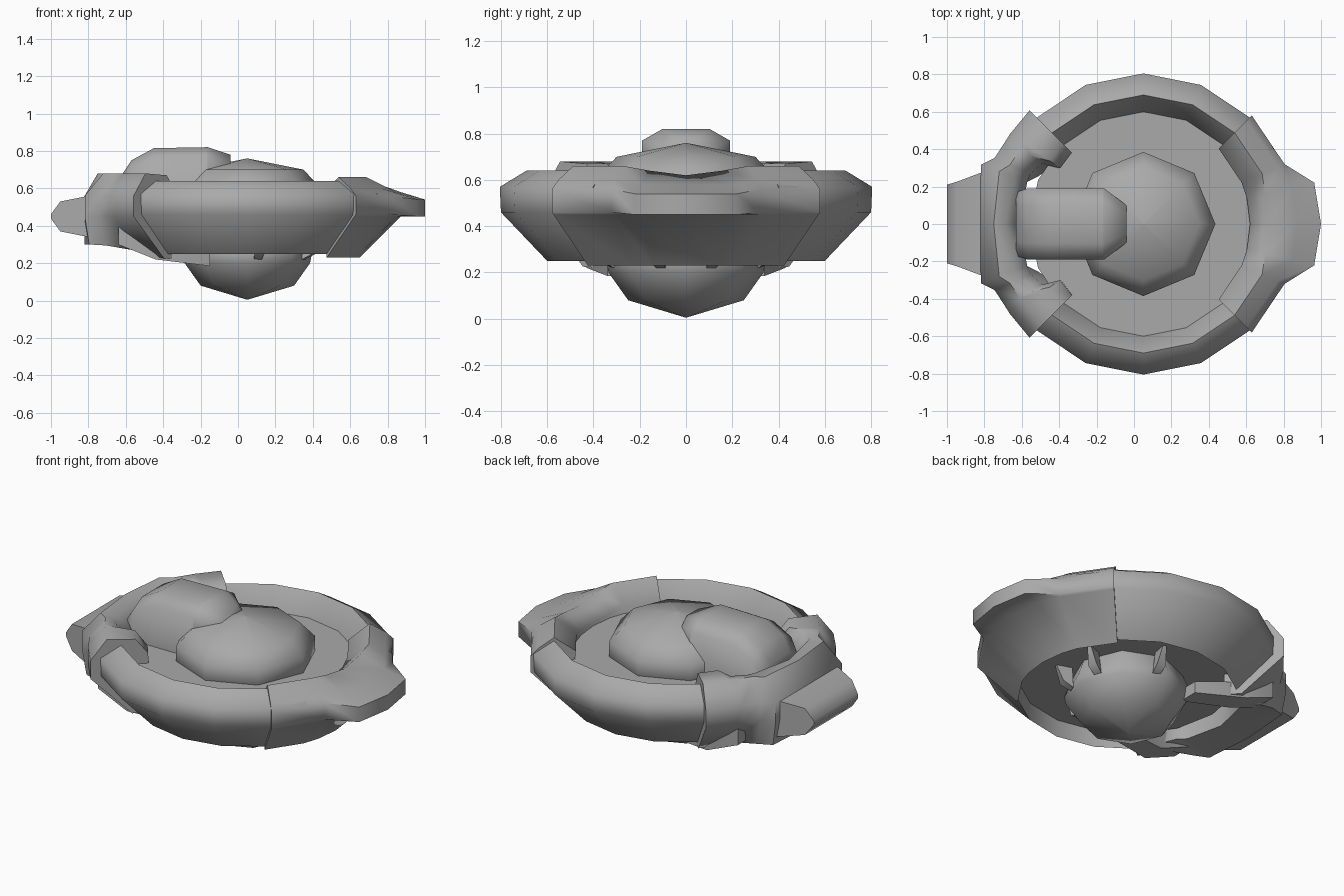
import bpy, bmesh
from math import radians, cos, sin, pi

if "Cube" in bpy.data.objects:
    bpy.data.objects.remove(bpy.data.objects["Cube"], do_unlink=True)

grey = bpy.data.materials.new("hull_grey")
grey.use_nodes = True
tone = (0.4, 0.4, 0.4, 1)
grey.diffuse_color = tone
grey.node_tree.nodes["Principled BSDF"].inputs["Base Color"].default_value = tone
CX = 0.05  # hub of the round hull


def loft(name, sections, smooth=62):
    """Bridge matching closed sections and cap both ends."""
    bm = bmesh.new()
    loops = [[bm.verts.new(p) for p in s] for s in sections]
    for a, b in zip(loops, loops[1:]):
        for i in range(len(a)):
            j = (i + 1) % len(a)
            bm.faces.new((a[i], a[j], b[j], b[i]))
    bm.faces.new(loops[0])
    bm.faces.new(loops[-1])
    bmesh.ops.remove_doubles(bm, verts=bm.verts, dist=0.0005)
    bmesh.ops.recalc_face_normals(bm, faces=bm.faces)
    mesh = bpy.data.meshes.new(name)
    bm.to_mesh(mesh)
    bm.free()
    mesh.materials.append(grey)
    ob = bpy.data.objects.new(name, mesh)
    bpy.context.collection.objects.link(ob)
    bpy.ops.object.select_all(action='DESELECT')
    ob.select_set(True)
    bpy.context.view_layer.objects.active = ob
    bpy.ops.object.shade_smooth_by_angle(angle=radians(smooth))
    return ob


def radial(angle, profile):
    a = radians(angle)
    return [(CX + r * cos(a), r * sin(a), z) for r, z in profile]


def turned(name, profile, sides):
    """Stack of polygons, one for each radius and height."""
    step = 2 * pi / sides
    return loft(name, [[(CX + r * cos(i * step), r * sin(i * step), z)
                        for i in range(sides)] for r, z in profile])


# Front and back rim arcs
rim = [(.60, .25), (.80, .46), (.805, .57), (.69, .64), (.60, .52), (.59, .40)]
for side, label in ((1, "back"), (-1, "front")):
    angles = [30, 45, 67.5, 90, 112.5, 135, 141]
    loft(label + "_rim", [radial(side * a, rim) for a in angles])

# Floor, upper dome and lower bulb
turned("deck", [(.61, .35), (.61, .52)], 16)
turned("dome", [(.36, .48), (.385, .52), (.385, .61), (.30, .70), (.002, .76)], 8)
turned("bulb", [(.002, .005), (.25, .08), (.335, .2), (.345, .25), (.30, .37)], 8)

# Pointed bumper on the left end
end = [(.60, .23), (.81, .45), (.82, .46), (.82, .56), (.78, .60), (.69, .66), (.57, .57)]
point = [(.60, .23), (.82, .45), (.94, .45), (.94, .54), (.82, .58), (.67, .64), (.57, .55)]
tip = [(.60, .23), (.82, .45), (.95, .45), (.95, .54), (.82, .58), (.66, .62), (.57, .54)]
bumper = [(45, end), (23, end), (13.6, point), (0, tip), (-13.6, point), (-23, end), (-45, end)]
loft("nose_bumper", [radial(a, p) for a, p in bumper])


# Clawed bumper on the right end
def claw(inner, outer, bottom, low_r):
    return [(low_r, bottom), (outer - .04 if bottom > .28 else low_r + .1, bottom + .005),
            (outer, .45), (outer, .56), (outer - .09, .68), (inner + .07, .67), (inner, .58)]


half = [(135, claw(.54, .86, .22, .53)), (146, claw(.535, .86, .24, .55)),
        (149, claw(.63, .86, .26, .58)), (156, claw(.66, .87, .29, .62))]
middle = [(.66, .30), (.90, .30), (.925, .45), (.925, .56), (.82, .68), (.73, .67), (.66, .58)]
flat = [(.67, .30), (.87, .30), (.87, .45), (.87, .56), (.80, .68), (.74, .67), (.67, .58)]
tail = half + [(160, middle), (180, flat), (200, middle)]
tail += [(360 - a, p) for a, p in reversed(half)]
loft("tail_bumper", [radial(a, p) for a, p in tail])


def box_section(x, y, z, w, h):
    return [(x, y - w, z - h), (x, y + w, z - h), (x, y + w, z + h), (x, y - w, z + h)]


# Tail wedge
loft("tail_wedge", [box_section(-.75, 0, .45, .30, .12),
                    box_section(-.95, 0, .45, .225, .08),
                    box_section(-1.0, 0, .45, .21, .012)])

# Lower arms reaching from the tail to the bulb
for side, label in ((1, "back"), (-1, "front")):
    loft(label + "_lower_arm", [box_section(-.64, side * .35, .35, .07, .05),
                                box_section(-.44, side * .36, .27, .07, .05),
                                box_section(-.15, side * .28, .22, .06, .035)])

# Small tapered fins between bulb and deck
for a in (20, 80, -20, -80):
    foot = [radial(a + d, [(.32, .22), (.38, .25)]) for d in (-4, 4)]
    top = [radial(a + d, [(.32, .37), (.42, .37)]) for d in (-1, 1)]
    loft("bulb_fin", [f + t[::-1] for f, t in zip(foot, top)])


# Pod lying on the deck
def pod_section(x, w, low, high):
    return [(x, -w, low), (x, w, low), (x, w, high - .05),
            (x, w * .54, high), (x, -w * .54, high), (x, -w, high - .05)]


loft("pod", [pod_section(-.63, .17, .50, .66), pod_section(-.57, .19, .50, .75),
             pod_section(-.45, .19, .50, .815), pod_section(-.17, .19, .50, .82),
             pod_section(-.16, .19, .70, .82), pod_section(-.04, .10, .73, .78)])
